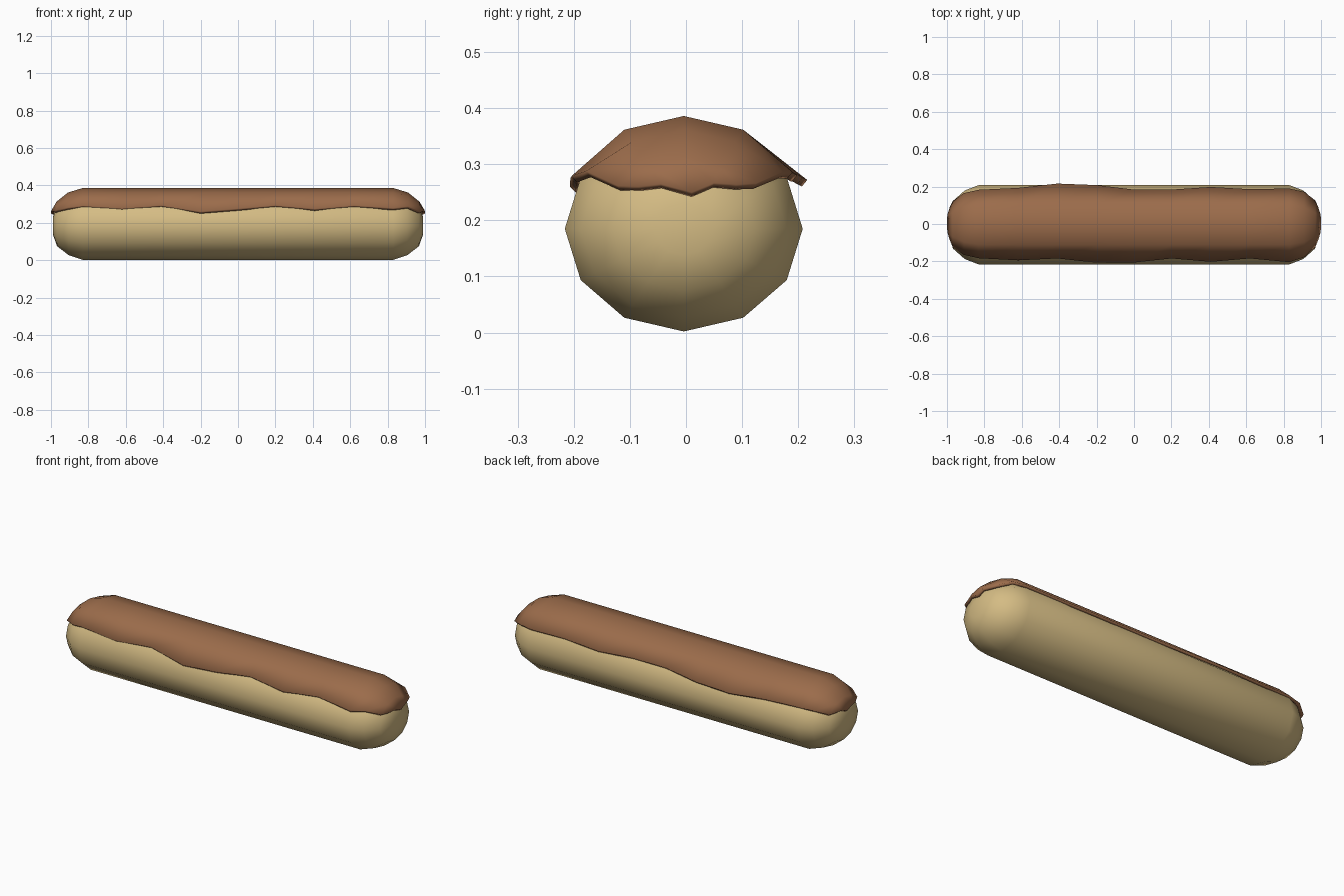
import bpy
import bmesh
import math

if "Cube" in bpy.data.objects:
    bpy.data.objects.remove(bpy.data.objects["Cube"])


def make_object(name, bm, color):
    bmesh.ops.recalc_face_normals(bm, faces=bm.faces)
    mesh = bpy.data.meshes.new(name)
    bm.to_mesh(mesh)
    bm.free()
    obj = bpy.data.objects.new(name, mesh)
    bpy.context.collection.objects.link(obj)
    mat = bpy.data.materials.new(name + "_colour")
    mat.diffuse_color = (*color, 1)
    mat.use_nodes = True
    mat.node_tree.nodes["Principled BSDF"].inputs["Base Color"].default_value = mat.diffuse_color
    mesh.materials.append(mat)
    bpy.context.view_layer.objects.active = obj
    obj.select_set(True)
    bpy.ops.object.shade_smooth_by_angle(angle=math.radians(50))
    obj.select_set(False)
    return obj


def loft(rows, closed):
    """Skin quads between successive rows of points."""
    bm = bmesh.new()
    vs = [[bm.verts.new(p) for p in row] for row in rows]
    n = len(rows[0])
    for a, b in zip(vs, vs[1:]):
        for i in range(n if closed else n - 1):
            j = (i + 1) % n
            bm.faces.new((a[i], a[j], b[j], b[i]))
    if closed:
        bm.faces.new(vs[0])
        bm.faces.new(vs[-1])
    return bm


CY, CZ, RY, RZ = -0.004, 0.185, 0.212, 0.183

# pastry bun: twelve-sided capsule along x
half = [(0.83, 1.0), (0.905, 0.865), (0.968, 0.6), (0.99, 0.25)]
profile = [(-x, s) for x, s in reversed(half)] + half
rows = [[(x, CY + RY * s * math.sin(k * math.pi / 6),
          CZ + RZ * s * math.cos(k * math.pi / 6)) for k in range(12)]
        for x, s in profile]
make_object("pastry_bun", loft(rows, True), (0.66, 0.50, 0.23))

# icing: thin shell with a wavy hem; (x, scale, front y, front z, back y, back z)
hem = [
    (-0.97, 0.60, -0.122, 0.268, 0.122, 0.262),
    (-0.91, 0.865, -0.165, 0.282, 0.165, 0.284),
    (-0.83, 1, -0.183, 0.292, 0.183, 0.289),
    (-0.62, 1, -0.194, 0.277, 0.193, 0.284),
    (-0.41, 1, -0.184, 0.294, 0.216, 0.272),
    (-0.20, 1, -0.207, 0.260, 0.208, 0.276),
    (0.00, 1, -0.206, 0.276, 0.184, 0.290),
    (0.20, 1, -0.184, 0.294, 0.184, 0.290),
    (0.41, 1, -0.202, 0.275, 0.198, 0.280),
    (0.62, 1, -0.184, 0.293, 0.186, 0.287),
    (0.83, 1, -0.204, 0.279, 0.190, 0.286),
    (0.91, 0.865, -0.178, 0.288, 0.172, 0.286),
    (0.97, 0.60, -0.122, 0.262, 0.125, 0.266),
]
rows = []
for x, s, fy, fz, by, bz in hem:
    top = CZ + RZ * s + 0.018
    shoulder = CZ + RZ * s * 0.866 + 0.018
    side = RY * s * 0.5
    rows.append([(x, fy, fz), (x, CY - side, shoulder), (x, CY, top),
                 (x, CY + side, shoulder), (x, by, bz)])
# hem across both rounded ends
end_hem = [(0.985, -0.085, 0.260), (0.998, -0.045, 0.265), (1.0, 0.01, 0.250),
           (0.998, 0.05, 0.267), (0.985, 0.09, 0.264)]
rows.insert(0, [(-x, y, z) for x, y, z in end_hem])
rows.append(end_hem)
icing = make_object("chocolate_icing", loft(rows, False), (0.33, 0.15, 0.07))
# make the shell face upward, then thicken inward
if icing.data.polygons[20].normal.z < 0:
    icing.data.flip_normals()
shell = icing.modifiers.new("thickness", 'SOLIDIFY')
shell.thickness = 0.015
shell.offset = -1
